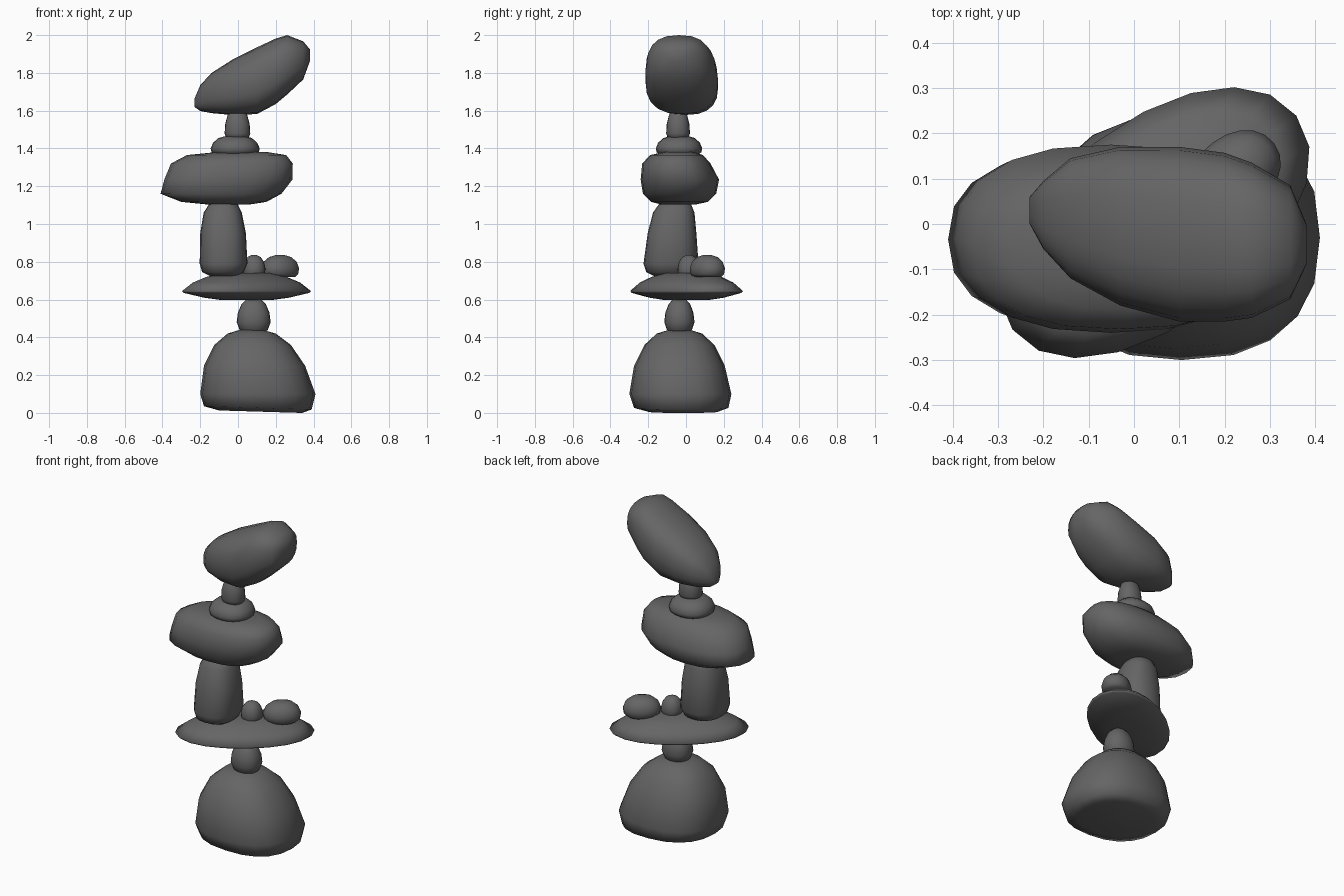
import bpy, math
from mathutils import Vector, Matrix

SEG = 20

# dark grey rock
rock = bpy.data.materials.new("dark_rock")
rock.diffuse_color = (0.13, 0.13, 0.13, 1)


def stone(name, sections, power=2.2, axis='z', turn=0.0):
    """Loft rounded rings; each section is (height, u0, u1, v0, v1)."""
    verts, faces = [], []
    for h, u0, u1, v0, v1 in sections:
        for i in range(SEG):
            a = 2 * math.pi * i / SEG
            c, s = math.cos(a), math.sin(a)
            u = (u0 + u1) / 2 + (u1 - u0) / 2 * math.copysign(abs(c) ** (2 / power), c)
            v = (v0 + v1) / 2 + (v1 - v0) / 2 * math.copysign(abs(s) ** (2 / power), s)
            verts.append(Vector((u, v, h) if axis == 'z' else (h, u, v)))
    n = len(sections)
    for r in range(n - 1):
        for i in range(SEG):
            j = (i + 1) % SEG
            faces.append((r * SEG + i, r * SEG + j, (r + 1) * SEG + j, (r + 1) * SEG + i))
    faces.append(tuple(reversed(range(SEG))))
    faces.append(tuple(range((n - 1) * SEG, n * SEG)))
    if turn:
        _, u0, u1, v0, v1 = sections[0]
        mid = Vector(((u0 + u1) / 2, (v0 + v1) / 2, 0))
        rot = Matrix.Rotation(math.radians(turn), 3, 'Z')
        verts = [rot @ (p - mid) + mid for p in verts]
    mesh = bpy.data.meshes.new(name)
    mesh.from_pydata(verts, [], faces)
    mesh.update()
    mesh.materials.append(rock)
    for p in mesh.polygons:
        p.use_smooth = True
    ob = bpy.data.objects.new(name, mesh)
    bpy.context.collection.objects.link(ob)
    return ob


def scaled(cx, cy, a, b, rings):
    """Sections that share one centre: rings are (height, scale)."""
    return [(z, cx - a * k, cx + a * k, cy - b * k, cy + b * k) for z, k in rings]


# large domed boulder at the bottom, its underside dipping slightly to the right
base = stone("base_boulder", [
    (0.015, -.10, .34, -.20, .17), (.035, -.18, .39, -.275, .225),
    (.10, -.20, .41, -.30, .24), (.25, -.18, .355, -.275, .205),
    (.36, -.125, .28, -.22, .15), (.42, -.055, .20, -.155, .085),
    (.44, .01, .13, -.09, .02)], power=2.4)
for v in base.data.vertices:
    if v.co.z < .05:
        v.co.z -= .03 * (v.co.x - .1) + .008

# small spacer stone
stone("lower_spacer_stone", scaled(.083, -.035, .09, .08, [
    (.425, .65), (.44, .83), (.48, 1), (.53, .93), (.575, .72), (.60, .45)]))

# wide flat slab, turned diagonally
stone("flat_slab", scaled(.045, .003, .392, .22, [
    (.597, .38), (.61, .66), (.635, .97), (.645, 1), (.69, .83), (.72, .62), (.74, .38)]),
    power=2.1, turn=37)

# upright pillar stone
stone("pillar_stone", [
    (.725, -.15, .0, -.17, .0), (.745, -.19, .03, -.21, .045),
    (.79, -.203, .05, -.225, .066), (.95, -.20, .042, -.203, .055),
    (1.06, -.182, .02, -.175, .045), (1.11, -.15, -.005, -.14, .025),
    (1.13, -.11, -.05, -.1, -.02)], power=2.4)

# two pebbles on the slab
dome = [(.72, .8), (.735, .95), (.765, 1), (.80, .87), (.825, .58), (.835, .25)]
stone("small_pebble", scaled(.085, .015, .06, .06, dome), power=2.2)
stone("large_pebble", scaled(.223, .113, .108, .083, dome), power=2.1, turn=37)

# broad upper boulder
stone("middle_boulder", [
    (1.103, -.16, .06, -.13, .05), (1.117, -.30, .15, -.185, .115),
    (1.16, -.41, .23, -.228, .16), (1.235, -.39, .288, -.24, .175),
    (1.32, -.355, .29, -.232, .13), (1.365, -.27, .255, -.19, .09),
    (1.38, -.12, .16, -.12, .04)], power=2.4)

# two small stones under the top boulder
stone("flat_spacer_stone", scaled(-.015, -.037, .13, .123, [
    (1.365, .8), (1.38, .96), (1.40, 1), (1.43, .9), (1.455, .68), (1.465, .4)]))
stone("upper_spacer_stone", scaled(-.003, -.042, .068, .063, [
    (1.45, .85), (1.48, 1), (1.53, .95), (1.58, .75), (1.6, .5)]))

# leaning boulder on top, lofted sideways
stone("top_boulder", [
    (-.23, .0, .06, 1.62, 1.665), (-.20, -.055, .095, 1.598, 1.735),
    (-.14, -.12, .145, 1.587, 1.80), (-.03, -.18, .17, 1.577, 1.87),
    (.10, -.215, .17, 1.582, 1.935), (.20, -.215, .157, 1.635, 1.982),
    (.26, -.207, .135, 1.685, 2.0), (.345, -.165, .085, 1.765, 1.967),
    (.38, -.09, .0, 1.86, 1.925)], power=2.5, axis='x')
